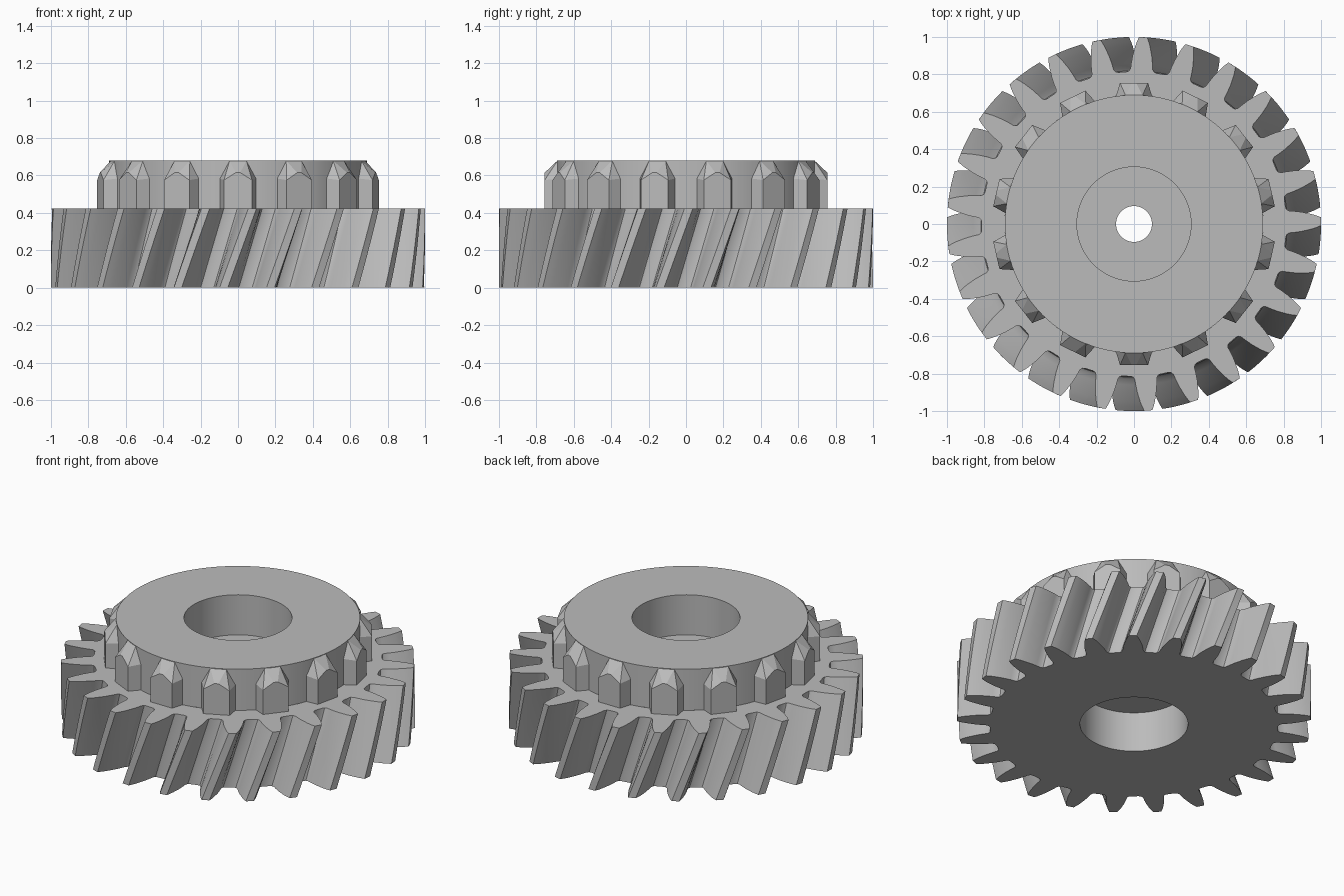
import bpy, bmesh
from math import sin, cos, tau, radians

if "Cube" in bpy.data.objects:
    bpy.data.objects.remove(bpy.data.objects["Cube"], do_unlink=True)

TEETH, DOGS = 25, 14
FACE_Z, TOP_Z = 0.423, 0.68
BORE, PIN, DRUM = 0.305, 0.096, 0.69
WEB_LOW, WEB_HIGH = 0.25, 0.43
TWIST = radians(8.8)

steel = bpy.data.materials.new("steel_grey")
steel.use_nodes = True
grey = (0.5, 0.5, 0.5, 1)
steel.diffuse_color = grey
steel.node_tree.nodes["Principled BSDF"].inputs["Base Color"].default_value = grey


def finish(name, bm, smooth=True):
    mesh = bpy.data.meshes.new(name)
    bm.to_mesh(mesh)
    bm.free()
    mesh.materials.append(steel)
    obj = bpy.data.objects.new(name, mesh)
    bpy.context.collection.objects.link(obj)
    if smooth:
        bpy.ops.object.select_all(action="DESELECT")
        obj.select_set(True)
        bpy.context.view_layer.objects.active = obj
        bpy.ops.object.shade_smooth_by_angle(angle=radians(30))
    return obj


def loft(name, rings):
    """Skin a list of rings that share one point count."""
    bm = bmesh.new()
    loops = [[bm.verts.new(p) for p in ring] for ring in rings]
    for a, b in zip(loops, loops[1:]):
        for i in range(len(a)):
            j = (i + 1) % len(a)
            bm.faces.new((a[i], a[j], b[j], b[i]))
    return finish(name, bm)


# Tooth outline: radius and half angle, from tip to root
flank = [(1.0, 0.022), (0.975, 0.033), (0.95, 0.042), (0.9, 0.057),
         (0.86, 0.066), (0.832, 0.071), (0.819, 0.082), (0.815, 0.098)]
tooth = [(r, -a) for r, a in reversed(flank)] + flank
outline = [(r, k * tau / TEETH - tau / 4 + a) for k in range(TEETH) for r, a in tooth]


def gear_ring(z):
    turn = TWIST * (z / FACE_Z - 0.5)
    return [(r * cos(a + turn), r * sin(a + turn), z) for r, a in outline]


def circle(radius, z, turn=0.0):
    return [(radius * cos(a + turn), radius * sin(a + turn), z) for _, a in outline]


# Helical gear with the lower bore
layers = 10
loft("helical_gear",
     [circle(BORE, WEB_LOW, -TWIST / 2), circle(BORE, 0, -TWIST / 2)]
     + [gear_ring(FACE_Z * i / layers) for i in range(layers + 1)]
     + [circle(DRUM, FACE_Z, TWIST / 2)])

# Upper drum, its bore and the web with the pin hole
loft("hub", [circle(DRUM, FACE_Z), circle(DRUM, TOP_Z), circle(BORE, TOP_Z),
             circle(BORE, WEB_HIGH), circle(PIN, WEB_HIGH),
             circle(PIN, WEB_LOW), circle(BORE, WEB_LOW)])

# Pointed engagement teeth around the drum: radius, half width, height
corners = [(0.67, 0.1, FACE_Z), (0.67, 0.1, 0.585), (0.687, 0.045, TOP_Z - 0.001),
           (0.755, 0.075, FACE_Z), (0.755, 0.075, 0.575), (0.755, 0.012, 0.615)]
bm = bmesh.new()
for k in range(DOGS):
    c, s = cos(tau * k / DOGS + tau / 4), sin(tau * k / DOGS + tau / 4)
    verts = [bm.verts.new((r * c - w * side * s, r * s + w * side * c, z))
             for r, w, z in corners for side in (-1, 1)]
    bmesh.ops.convex_hull(bm, input=verts)
bmesh.ops.recalc_face_normals(bm, faces=bm.faces)
finish("engagement_teeth", bm, smooth=False)
